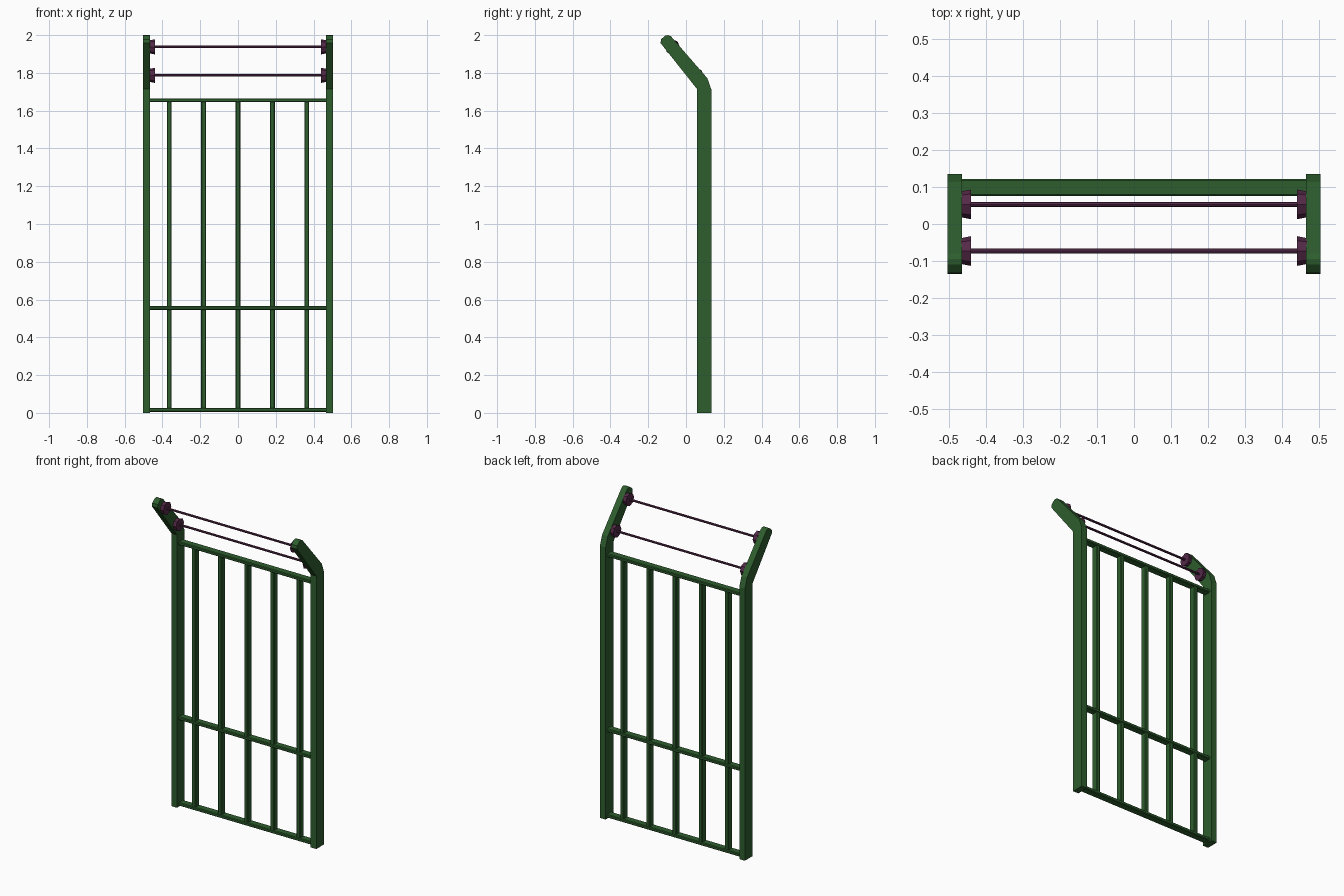
import bpy, bmesh
from math import radians
from mathutils import Matrix, Vector

if "Cube" in bpy.data.objects:
    bpy.data.objects.remove(bpy.data.objects["Cube"])


def material(name, color):
    m = bpy.data.materials.new(name)
    m.diffuse_color = color
    m.use_nodes = True
    m.node_tree.nodes["Principled BSDF"].inputs["Base Color"].default_value = m.diffuse_color
    return m


GREEN = material("green_paint", (0.027, 0.11, 0.027, 1))
PURPLE = material("purple_metal", (0.09, 0.022, 0.065, 1))


def finish(name, bm, mat):
    bmesh.ops.recalc_face_normals(bm, faces=bm.faces)
    me = bpy.data.meshes.new(name)
    bm.to_mesh(me)
    bm.free()
    me.materials.append(mat)
    ob = bpy.data.objects.new(name, me)
    bpy.context.collection.objects.link(ob)
    return ob


def box(name, center, size, mat, bevel_axis=None, bevel=0.004):
    """Box whose edges running along bevel_axis are chamfered."""
    bm = bmesh.new()
    bmesh.ops.create_cube(bm, size=1)
    bmesh.ops.scale(bm, vec=size, verts=bm.verts)
    bmesh.ops.translate(bm, vec=center, verts=bm.verts)
    if bevel_axis is not None:
        edges = [e for e in bm.edges
                 if abs((e.verts[0].co - e.verts[1].co).normalized()[bevel_axis]) > 0.9]
        bmesh.ops.bevel(bm, geom=edges, offset=bevel, segments=1, affect='EDGES')
    return finish(name, bm, mat)


def cone_x(name, center, r_left, r_right, length, sides, mat):
    """Low-poly cone or cylinder lying along x."""
    bm = bmesh.new()
    bmesh.ops.create_cone(bm, cap_ends=True, segments=sides, radius1=r_left,
                          radius2=r_right, depth=length)
    turn = Matrix.Rotation(radians(90), 4, 'Y')
    bmesh.ops.transform(bm, matrix=Matrix.Translation(center) @ turn, verts=bm.verts)
    return finish(name, bm, mat)


# Side posts: bent profile in the y-z plane, extruded across x
PROFILE = [(0.058, 0), (0.135, 0), (0.135, 1.71), (0.113, 1.772), (-0.08, 1.994),
           (-0.094, 2.0), (-0.110, 1.997), (-0.132, 1.978), (-0.135, 1.958), (0.058, 1.715)]
for side, label in ((-1, "left"), (1, "right")):
    bm = bmesh.new()
    face = bm.faces.new([bm.verts.new((side * 0.465, y, z)) for y, z in PROFILE])
    ext = bmesh.ops.extrude_face_region(bm, geom=[face])
    verts = [v for v in ext["geom"] if isinstance(v, bmesh.types.BMVert)]
    bmesh.ops.translate(bm, vec=Vector((side * 0.039, 0, 0)), verts=verts)
    finish(label + "_post", bm, GREEN)

# Horizontal rails
for label, z in (("bottom", 0.016), ("middle", 0.555), ("top", 1.655)):
    box(label + "_rail", (0, 0.098, z), (0.935, 0.046, 0.02), GREEN, 0)

# Vertical bars
for i in range(5):
    box(f"upright_bar_{i + 1}", ((i - 2) * 0.182, 0.098, 0.835), (0.026, 0.04, 1.63), GREEN, 2)

# Wires stretched between flared insulators
for label, y, z in (("lower", 0.053, 1.787), ("upper", -0.073, 1.938)):
    cone_x(label + "_wire", (0, y, z), 0.007, 0.007, 0.9, 8, PURPLE)
    cone_x(label + "_left_insulator", (-0.4535, y, z), 0.035, 0.04, 0.026, 8, PURPLE)
    cone_x(label + "_right_insulator", (0.4535, y, z), 0.04, 0.035, 0.026, 8, PURPLE)
